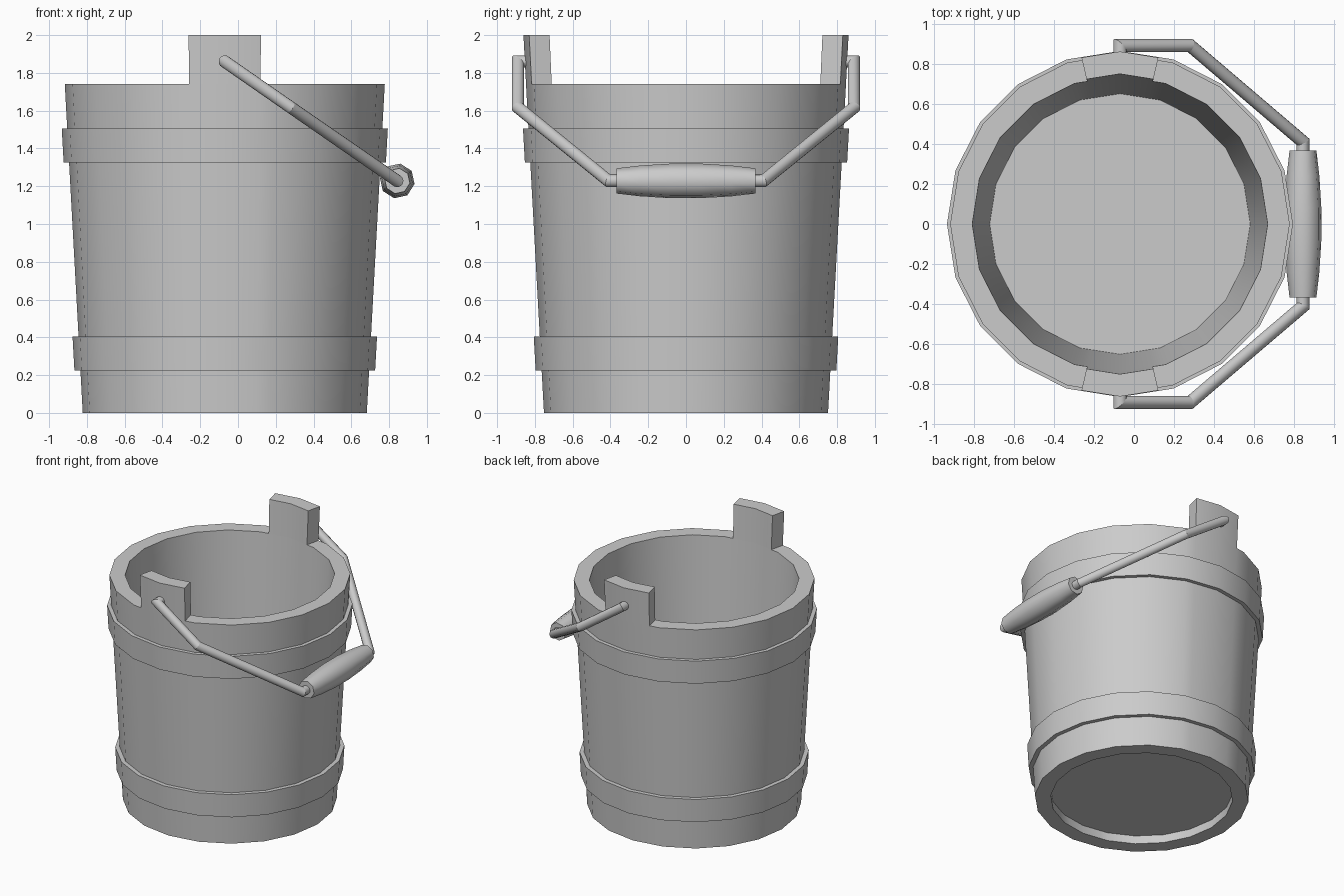
import bpy, bmesh
from math import pi, tan, radians, cos, sin
from mathutils import Vector, Matrix

if "Cube" in bpy.data.objects:
    bpy.data.objects.remove(bpy.data.objects["Cube"])

SIDES = 20
CENTRE = Vector((-0.07, 0, 0))

grey = bpy.data.materials.new("plain_grey")
grey.use_nodes = True
grey.diffuse_color = (0.6, 0.6, 0.6, 1)
grey.node_tree.nodes["Principled BSDF"].inputs["Base Color"].default_value = (0.6, 0.6, 0.6, 1)


def finish(bm, name, location, sharp_angle):
    """Turn a bmesh into a smooth-shaded object with sharp creases."""
    bmesh.ops.recalc_face_normals(bm, faces=bm.faces)
    for face in bm.faces:
        face.smooth = True
    for edge in bm.edges:
        if edge.calc_face_angle(pi) > radians(sharp_angle):
            edge.smooth = False
    mesh = bpy.data.meshes.new(name)
    bm.to_mesh(mesh)
    bm.free()
    mesh.materials.append(grey)
    obj = bpy.data.objects.new(name, mesh)
    obj.location = location
    bpy.context.collection.objects.link(obj)
    return obj


def lathe(profile, sides, closed):
    """Spin a (radius, height) profile around z."""
    bm = bmesh.new()
    verts = [bm.verts.new((r, 0, z)) for r, z in profile]
    edges = [bm.edges.new(pair) for pair in zip(verts, verts[1:])]
    if closed:
        edges.append(bm.edges.new((verts[-1], verts[0])))
    bmesh.ops.spin(bm, geom=verts + edges, cent=(0, 0, 0), axis=(0, 0, 1),
                   angle=2 * pi, steps=sides)
    bmesh.ops.remove_doubles(bm, verts=bm.verts, dist=0.0005)
    return bm


# Bucket wall and recessed floor
RIM = 1.74
bm = lathe([(0, 0.065), (0.643, 0.065), (0.64, 0), (0.752, 0), (0.847, RIM),
            (0.737, RIM), (0.65, 0.18), (0, 0.18)], SIDES, False)

# Two raised lugs, cut out of the rim and extruded upwards
LUG = radians(13)
for side in (-1, 1):
    bmesh.ops.bisect_plane(bm, geom=bm.verts[:] + bm.edges[:] + bm.faces[:], dist=0.0001,
                           plane_co=(0, 0, 0), plane_no=(cos(LUG), side * sin(LUG), 0))
rim_faces = []
for face in bm.faces:
    c = face.calc_center_median()
    if abs(c.z - RIM) < 0.001 and abs(c.x) < abs(c.y) * tan(LUG):
        rim_faces.append(face)
raised = bmesh.ops.extrude_face_region(bm, geom=rim_faces)["geom"]
for v in raised:
    if isinstance(v, bmesh.types.BMVert):
        v.co = (v.co.x * 1.016, v.co.y * 1.016, 2)
finish(bm, "bucket_body", CENTRE, 30)

# Hoops around the wall
for name, low, high, r_low, r_high in (("lower_hoop", 0.225, 0.405, 0.796, 0.806),
                                       ("upper_hoop", 1.325, 1.505, 0.853, 0.863)):
    hoop = lathe([(r_low, low), (r_high, high), (r_high - 0.06, high), (r_low - 0.06, low)],
                 SIDES, True)
    finish(hoop, name, CENTRE, 30)

# Bail: a bent rod with mitred corners, mirrored across y
half = [Vector(p) for p in ((-0.07, 0.8, 1.86), (-0.07, 0.89, 1.86),
                            (0.28, 0.89, 1.617), (0.843, 0.41, 1.228))]
path = half + [Vector((p.x, -p.y, p.z)) for p in reversed(half)]
ROD_SIDES = 12
bm = bmesh.new()
direction = (path[1] - path[0]).normalized()
u = direction.orthogonal().normalized()
w = direction.cross(u)
points = [path[0] + 0.033 * (u * cos(a) + w * sin(a))
          for a in (2 * pi * i / ROD_SIDES for i in range(ROD_SIDES))]
rings = [[bm.verts.new(p) for p in points]]
for i in range(1, len(path)):
    before = (path[i] - path[i - 1]).normalized()
    after = (path[i + 1] - path[i]).normalized() if i + 1 < len(path) else before
    normal = (before + after).normalized()
    # slide the last ring along the rod onto the mitre plane
    points = [p + before * ((path[i] - p).dot(normal) / before.dot(normal)) for p in points]
    rings.append([bm.verts.new(p) for p in points])
for a, b in zip(rings, rings[1:]):
    for i in range(ROD_SIDES):
        j = (i + 1) % ROD_SIDES
        bm.faces.new((a[i], a[j], b[j], b[i]))
bm.faces.new(rings[0])
bm.faces.new(rings[-1])
for ring in rings:
    for i in range(ROD_SIDES):
        bm.edges.get((ring[i - 1], ring[i])).smooth = False
finish(bm, "bail_rod", (0, 0, 0), 60)

# Swollen octagonal grip
grip = lathe([(0, -0.367), (0.068, -0.367), (0.083, -0.24), (0.093, -0.08), (0.093, 0.08),
              (0.083, 0.24), (0.068, 0.367), (0, 0.367)], 8, False)
grip.transform(Matrix.Rotation(radians(10), 4, "Y") @ Matrix.Rotation(pi / 2, 4, "X"))
finish(grip, "grip", (0.843, 0, 1.228), 50)
